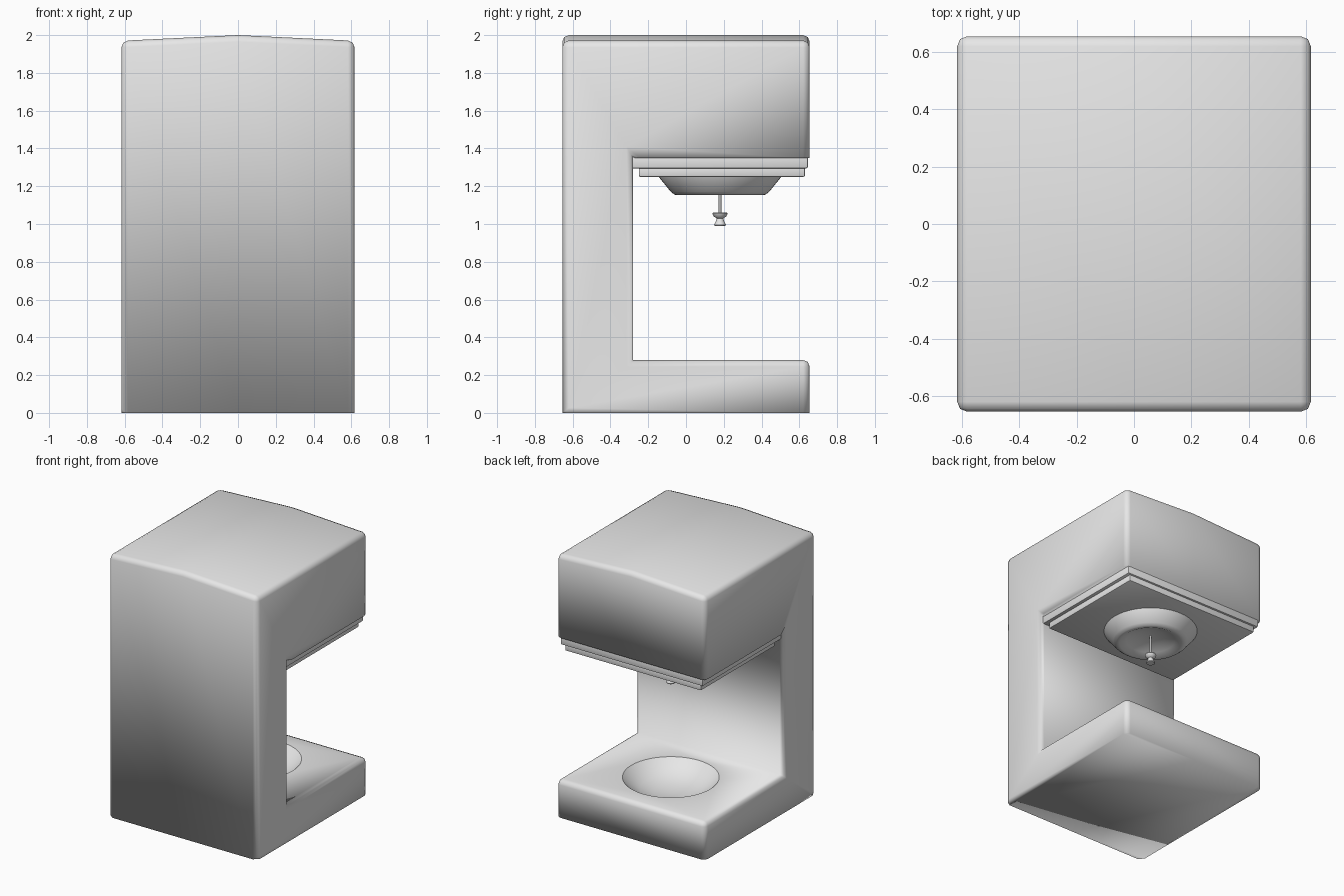
import bpy, bmesh, math
from mathutils import Vector

cube = bpy.data.objects.get("Cube")
if cube:
    bpy.data.objects.remove(cube, do_unlink=True)

grey = bpy.data.materials.new("light grey")
grey.use_nodes = True
grey.diffuse_color = (0.8, 0.8, 0.8, 1)
grey.node_tree.nodes["Principled BSDF"].inputs["Base Color"].default_value = (0.8, 0.8, 0.8, 1)

W, D, H = 0.617, 0.655, 2.0      # half width, half depth, height
BASE, ARM, WALL = 0.28, 1.35, -0.28
CENTRE_Y = 0.18                  # axis of the dish and nozzle


def make_object(name, bm):
    bmesh.ops.recalc_face_normals(bm, faces=bm.faces)
    mesh = bpy.data.meshes.new(name)
    bm.to_mesh(mesh)
    bm.free()
    mesh.materials.append(grey)
    obj = bpy.data.objects.new(name, mesh)
    bpy.context.collection.objects.link(obj)
    bpy.ops.object.select_all(action='DESELECT')
    obj.select_set(True)
    bpy.context.view_layer.objects.active = obj
    return obj


def lathe(name, profile, steps=48, angle=40):
    """Turn (radius, height) points about the nozzle axis."""
    bm = bmesh.new()
    verts = [bm.verts.new((r, CENTRE_Y, z)) for r, z in profile]
    edges = [bm.edges.new(pair) for pair in zip(verts, verts[1:])]
    bmesh.ops.spin(bm, geom=verts + edges, cent=(0, CENTRE_Y, 0), axis=(0, 0, 1),
                   angle=math.tau, steps=steps, use_merge=True)
    bmesh.ops.remove_doubles(bm, verts=bm.verts, dist=0.0005)
    obj = make_object(name, bm)
    bpy.ops.object.shade_smooth_by_angle(angle=math.radians(angle))
    return obj


def plate(name, half_w, y0, y1, z0, z1):
    bm = bmesh.new()
    bmesh.ops.create_cube(bm, size=1)
    for v in bm.verts:
        v.co = Vector((v.co.x * 2 * half_w, (y0 + y1) / 2 + v.co.y * (y1 - y0),
                       (z0 + z1) / 2 + v.co.z * (z1 - z0)))
    bmesh.ops.bevel(bm, geom=list(bm.edges), offset=0.008, segments=2,
                    profile=0.5, affect='EDGES')
    obj = make_object(name, bm)
    bpy.ops.object.shade_smooth_by_angle(angle=math.radians(40))
    return obj


# C-shaped body: the profile is swept across three stations with a crowned top
outline = [(-D, 0), (D, 0), (D, BASE), (WALL, BASE),
           (WALL, ARM), (D, ARM), (D, H), (-D, H)]
bm = bmesh.new()
rings = []
for x in (-W, 0, W):
    rings.append([bm.verts.new((x, y, z - (0.03 if x and z == H else 0)))
                  for y, z in outline])
for a, b in zip(rings, rings[1:]):
    for i in range(len(outline)):
        j = (i + 1) % len(outline)
        bm.faces.new((a[i], a[j], b[j], b[i]))
for ring in (rings[0], rings[-1]):
    for quad in ((0, 1, 2, 3), (0, 3, 4, 7), (4, 5, 6, 7)):   # base, column, arm
        bm.faces.new([ring[i] for i in quad])
bmesh.ops.recalc_face_normals(bm, faces=bm.faces)
bm.normal_update()


def is_rounded(e):
    level = {round(v.co.z, 2) for v in e.verts}
    return (e.is_convex and e.calc_face_angle() > 1
            and level != {0.0} and level != {ARM})


bmesh.ops.bevel(bm, geom=[e for e in bm.edges if is_rounded(e)], offset=0.035,
                segments=2, profile=0.5, affect='EDGES', clamp_overlap=True)
body = make_object("body", bm)

# Round dish sunk into the base
cutter = lathe("dish_cutter", [(0, 0.16), (0.12, 0.17), (0.21, 0.195), (0.28, 0.235),
                               (0.335, 0.285), (0.36, 0.36), (0, 0.36)])
cutter.hide_render = True
bpy.ops.object.select_all(action='DESELECT')
bpy.context.view_layer.objects.active = body
body.select_set(True)
cut = body.modifiers.new("dish", 'BOOLEAN')
cut.operation = 'DIFFERENCE'
cut.solver = 'EXACT'
cut.object = cutter
bpy.ops.object.modifier_apply(modifier=cut.name)
bpy.data.objects.remove(cutter, do_unlink=True)

# Soft shading all over, with a crisp dish rim
bm = bmesh.new()
bm.from_mesh(body.data)
for f in bm.faces:
    f.smooth = True


def on_rim(v):
    reach = math.hypot(v.co.x, v.co.y - CENTRE_Y)
    return abs(v.co.z - BASE) < 0.002 and 0.3 < reach < 0.35


for e in bm.edges:
    e.smooth = not all(on_rim(v) for v in e.verts)
bm.to_mesh(body.data)
bm.free()

# Stepped plates under the arm
plate("upper_plate", 0.59, WALL - 0.02, 0.645, 1.295, ARM + 0.02)
plate("lower_plate", 0.565, -0.25, 0.63, 1.25, 1.31)

# Hollow tapered collar
lathe("collar", [(0, 1.27), (0.33, 1.27), (0.325, 1.25), (0.26, 1.17), (0.24, 1.155),
                 (0.215, 1.153), (0.17, 1.175), (0.1, 1.2), (0, 1.21)])

# Thin stem and flared nozzle
lathe("stem", [(0, 1.22), (0.007, 1.22), (0.007, 1.04), (0, 1.04)], 12)
lathe("nozzle", [(0, 1.062), (0.036, 1.062), (0.04, 1.055), (0.034, 1.04),
                 (0.017, 1.03), (0.02, 1.02), (0.031, 0.995), (0.029, 0.99), (0, 0.99)], 24)
